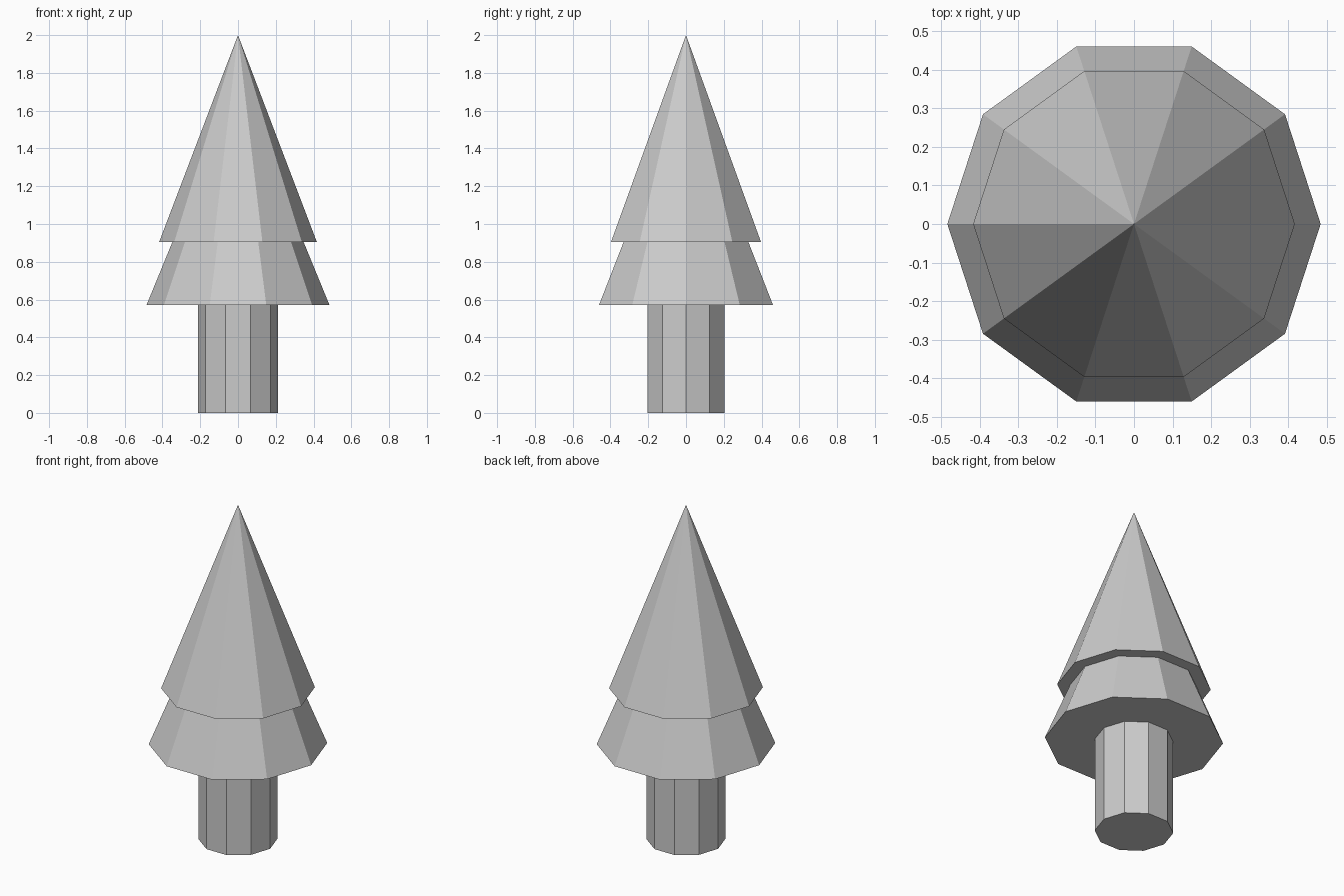
import bpy
from math import pi

if "Cube" in bpy.data.objects:
    bpy.data.objects.remove(bpy.data.objects["Cube"])

SIDES = 10


def tapered(name, r_bottom, r_top, z_bottom, z_top):
    """Ten-sided flat-faced solid with corners on the x axis."""
    bpy.ops.mesh.primitive_cone_add(
        vertices=SIDES, radius1=r_bottom, radius2=r_top,
        depth=z_top - z_bottom,
        location=(0, 0, (z_bottom + z_top) / 2), rotation=(0, 0, pi / 2))
    obj = bpy.context.object
    obj.name = name
    bpy.ops.object.transform_apply(location=True, rotation=True, scale=True)
    return obj


# Trunk
tapered("trunk", 0.213, 0.213, 0.0, 0.572)

# Foliage tiers: the lower cone's tip is hidden inside the upper one
tapered("lower_foliage", 0.484, 0.0, 0.572, 1.75)
tapered("upper_foliage", 0.417, 0.0, 0.906, 2.0)
